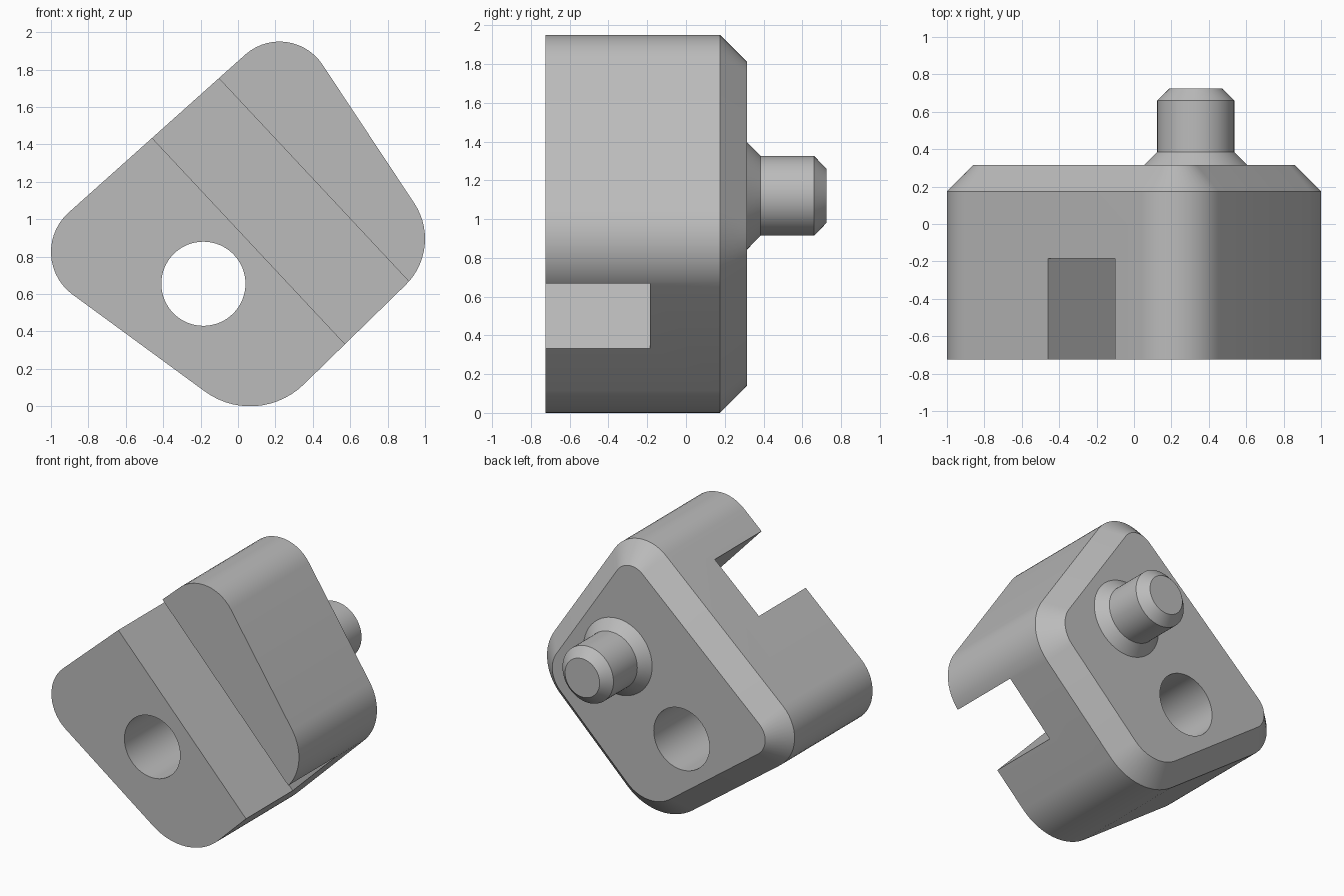
import bpy, bmesh, math
from mathutils import Vector, Matrix

cube = bpy.data.objects.get("Cube")
if cube:
    bpy.data.objects.remove(cube, do_unlink=True)

grey = bpy.data.materials.new("plain grey")
grey.use_nodes = True
colour = (0.5, 0.5, 0.5, 1)
grey.diffuse_color = colour
grey.node_tree.nodes["Principled BSDF"].inputs["Base Color"].default_value = colour


def loft(name, rings):
    """Skin a list of equal-length point rings and cap both ends."""
    bm = bmesh.new()
    loops = [[bm.verts.new(p) for p in ring] for ring in rings]
    n = len(loops[0])
    for a, b in zip(loops, loops[1:]):
        for i in range(n):
            j = (i + 1) % n
            bm.faces.new((a[i], a[j], b[j], b[i]))
    bm.faces.new(loops[0])
    bm.faces.new(loops[-1])
    bmesh.ops.recalc_face_normals(bm, faces=bm.faces)
    mesh = bpy.data.meshes.new(name)
    bm.to_mesh(mesh)
    bm.free()
    mesh.materials.append(grey)
    obj = bpy.data.objects.new(name, mesh)
    bpy.context.collection.objects.link(obj)
    return obj


def rounded_outline(corners, inset, y, steps=14):
    """Outline wrapped round corner circles (x, z, radius)."""
    count = len(corners)
    normals = []
    for i, (x, z, r) in enumerate(corners):
        x2, z2, r2 = corners[(i + 1) % count]
        d = math.hypot(x2 - x, z2 - z)
        normals.append(math.atan2(z2 - z, x2 - x) - math.acos((r - r2) / d))
    points = []
    for i, (x, z, r) in enumerate(corners):
        start = normals[i - 1]
        turn = (normals[i] - start) % math.tau
        for k in range(steps + 1):
            a = start + turn * k / steps
            points.append((x + (r - inset) * math.cos(a), y,
                           z + (r - inset) * math.sin(a)))
    return points


def turned(name, x, z, profile, sides=64):
    """Round part along y from (y, radius) pairs."""
    angles = [math.tau * k / sides for k in range(sides)]
    return loft(name, [[(x + r * math.cos(a), y, z + r * math.sin(a))
                        for a in angles] for y, r in profile])


def cut(target, cutter):
    mod = target.modifiers.new("cut", 'BOOLEAN')
    mod.operation = 'DIFFERENCE'
    mod.solver = 'EXACT'
    mod.object = cutter
    cutter.hide_render = True
    bpy.context.view_layer.objects.active = target
    bpy.ops.object.modifier_apply(modifier=mod.name)
    bpy.data.objects.remove(cutter, do_unlink=True)


# Block with rounded corners and a chamfered back
corners = [(0.065, 0.41, 0.41), (0.655, 0.895, 0.345),
           (0.222, 1.675, 0.275), (-0.718, 0.825, 0.282)]
block = loft("block", [rounded_outline(corners, inset, y)
                       for inset, y in ((0, -0.725), (0, 0.175), (0.14, 0.315))])

# Diagonal slot across the front
slot = loft("slot_cutter", [[(x, y, z) for x, z in
                             ((-2, -0.239), (2, -0.239), (2, 0.239), (-2, 0.239))]
                            for y in (-1, -0.185)])
slot.data.transform(Matrix.Translation(Vector((0.2375, 0, 1.04)))
                    @ Matrix.Rotation(math.radians(46.9), 4, 'Y'))
cut(block, slot)

# Through hole
cut(block, turned("hole_cutter", -0.185, 0.655, [(-1, 0.225), (1, 0.225)]))

# Peg with flared collar and chamfered tip
peg = turned("peg", 0.33, 1.12, [(0.305, 0.277), (0.315, 0.277), (0.385, 0.206),
                                 (0.66, 0.206), (0.725, 0.14)])

# Smooth the round faces, keep the edges crisp
for obj in (block, peg):
    bpy.ops.object.select_all(action='DESELECT')
    obj.select_set(True)
    bpy.context.view_layer.objects.active = obj
    bpy.ops.object.shade_smooth_by_angle(angle=math.radians(25))
